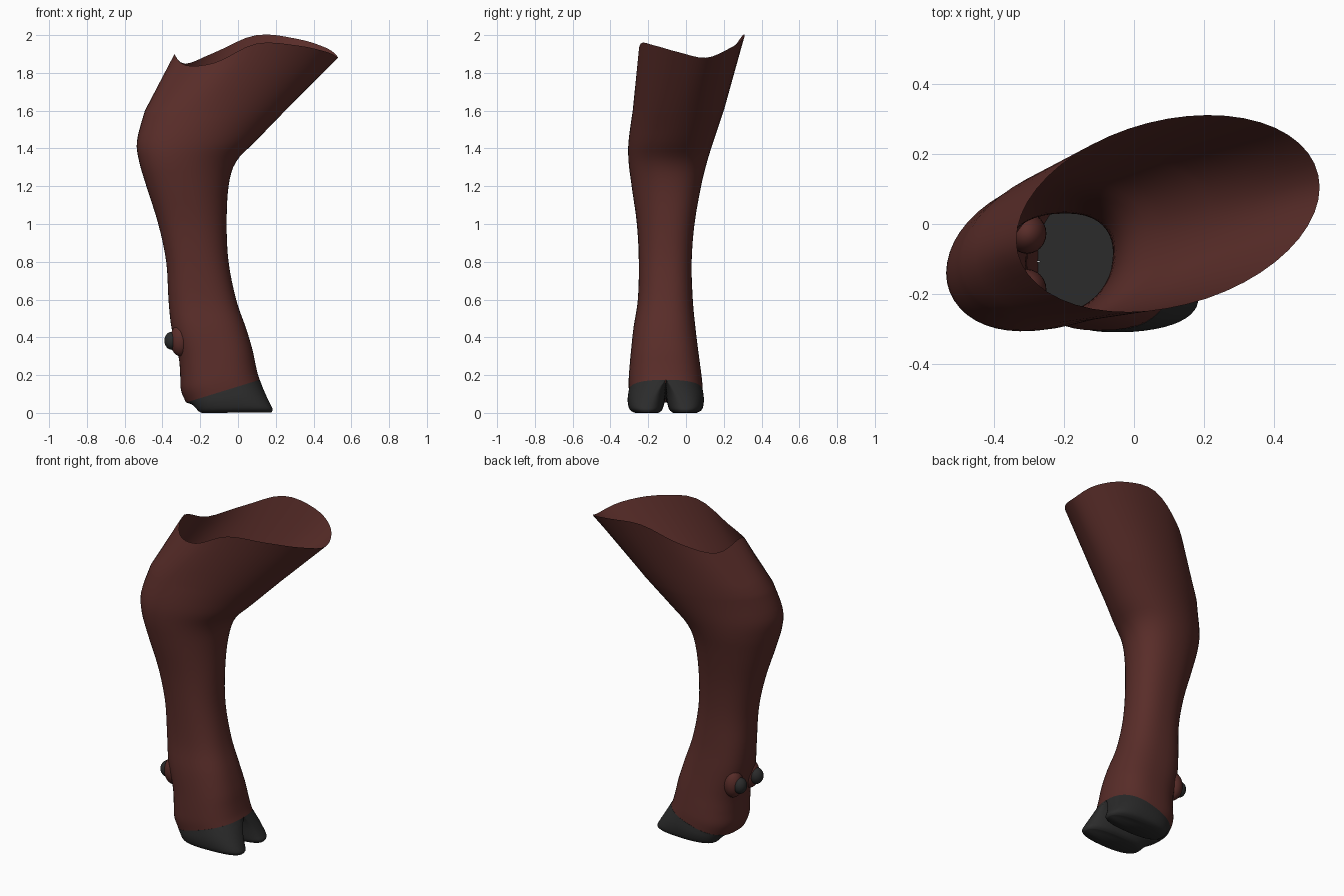
import bpy, bmesh, math
from mathutils import Vector

if "Cube" in bpy.data.objects:
    bpy.data.objects.remove(bpy.data.objects["Cube"])

N = 48
MID = -0.107  # y of the cleft between the two claws


def material(name, c):
    m = bpy.data.materials.new(name)
    m.diffuse_color = (*c, 1)
    m.use_nodes = True
    m.node_tree.nodes["Principled BSDF"].inputs["Base Color"].default_value = m.diffuse_color
    return m


HIDE = material("brown_hide", (0.1, 0.026, 0.022))
HORN = material("dark_horn", (0.024, 0.024, 0.024))


def power(v, n):
    return math.copysign(abs(v) ** (2 / n), v)


def spline(rows, steps):
    """Catmull-Rom interpolation of rows of numbers."""
    out = []
    for i in range(len(rows) - 1):
        a, b = rows[max(i - 1, 0)], rows[i]
        c, d = rows[i + 1], rows[min(i + 2, len(rows) - 1)]
        for s in range(steps):
            t = s / steps
            out.append([0.5 * (2 * q + (r - p) * t + (2 * p - 5 * q + 4 * r - w) * t * t
                               + (3 * q - p - 3 * r + w) * t ** 3)
                        for p, q, r, w in zip(a, b, c, d)])
    return out + [list(rows[-1])]


def finish(bm, name, mat, angle=60):
    bmesh.ops.recalc_face_normals(bm, faces=bm.faces)
    me = bpy.data.meshes.new(name)
    bm.to_mesh(me)
    bm.free()
    ob = bpy.data.objects.new(name, me)
    bpy.context.collection.objects.link(ob)
    me.materials.append(mat)
    bpy.ops.object.select_all(action='DESELECT')
    ob.select_set(True)
    bpy.context.view_layer.objects.active = ob
    bpy.ops.object.shade_smooth_by_angle(angle=math.radians(angle))
    return ob


def loft(name, rings, mat, caps=False):
    bm = bmesh.new()
    vs = [[bm.verts.new(p) for p in r] for r in rings]
    for a, b in zip(vs, vs[1:]):
        for i in range(N):
            j = (i + 1) % N
            bm.faces.new((a[i], a[j], b[j], b[i]))
    if caps:
        bm.faces.new(vs[0])
        bm.faces.new(vs[-1])
    bmesh.ops.remove_doubles(bm, verts=bm.verts, dist=0.0002)
    return finish(bm, name, mat)


# Leg: sections as x left, z left, x right, z right, y front, y back
SECTIONS = [
    (-0.275, 0.055, 0.115, 0.175, -0.302, 0.088),
    (-0.302, 0.12, 0.105, 0.205, -0.304, 0.086),
    (-0.306, 0.20, 0.092, 0.26, -0.300, 0.078),
    (-0.315, 0.30, 0.075, 0.34, -0.292, 0.066),
    (-0.352, 0.45, 0.042, 0.45, -0.278, 0.050),
    (-0.368, 0.60, -0.010, 0.60, -0.255, 0.036),
    (-0.380, 0.80, -0.050, 0.80, -0.250, 0.030),
    (-0.422, 1.00, -0.060, 1.00, -0.260, 0.045),
    (-0.485, 1.20, -0.050, 1.20, -0.288, 0.080),
    (-0.523, 1.33, -0.010, 1.33, -0.304, 0.112),
    (-0.535, 1.44, 0.095, 1.44, -0.304, 0.146),
    (-0.493, 1.60, 0.250, 1.60, -0.282, 0.200),
]


def leg_ring(x0, z0, x1, z1, y0, y1):
    f = min(max((0.5 * (z0 + z1) - 0.5), 0), 1)
    n, phi = 2.5 - 0.5 * f, 0.27 * f
    pts = []
    for i in range(N):
        t = 2 * math.pi * i / N
        u, v = power(math.cos(t), n), power(math.sin(t + phi), n)
        pts.append(Vector(((x0 + x1) / 2 + (x1 - x0) / 2 * u,
                           (y0 + y1) / 2 + (y1 - y0) / 2 * v,
                           (z0 + z1) / 2 + (z1 - z0) / 2 * u)))
    return pts


rings = [leg_ring(*s) for s in spline(SECTIONS, 4)]

# Wavy open rim: height every 30 degrees starting at +x
RIM = [1.88, 1.93, 1.98, 2.0, 1.91, 1.848, 1.90, 1.84, 1.855, 1.955, 1.945, 1.91]
heights = [h[0] for h in spline([(h,) for h in RIM[-2:] + RIM + RIM[:2]], N // 12)]
heights = heights[2 * N // 12:]
rim = []
for i in range(N):
    t = 2 * math.pi * i / N
    rim.append(Vector((0.097 + 0.433 * math.cos(t), 0.03 + 0.281 * math.sin(t + 0.27), heights[i])))
base = rings[-1]
for k in (0.25, 0.5, 0.75, 1):
    rings.append([p.lerp(q, k) for p, q in zip(base, rim)])
loft("leg", rings, HIDE)

# Claws: x back, z back, x toe, z toe, inner y, middle y, outer y (from the cleft)
CLAW = [
    (-0.275, 0.055, 0.115, 0.175, 0.0, 0.001, 0.196),
    (-0.245, 0.045, 0.143, 0.105, 0.004, 0.060, 0.202),
    (-0.222, 0.024, 0.172, 0.045, 0.012, 0.095, 0.198),
    (-0.208, 0.008, 0.184, 0.018, 0.022, 0.100, 0.187),
    (-0.190, 0.000, 0.176, 0.002, 0.038, 0.100, 0.165),
]


def claw_ring(side, x0, z0, x1, z1, yi, ym, yo):
    pts = []
    for i in range(N):
        t = 2 * math.pi * i / N
        u, v = power(math.cos(t), 2.5), power(math.sin(t), 2.5)
        y = ym + v * ((yo - ym) if v > 0 else (ym - yi))
        pts.append(Vector(((x0 + x1) / 2 + (x1 - x0) / 2 * u, MID + side * y,
                           max(0, (z0 + z1) / 2 + (z1 - z0) / 2 * u))))
    return pts


def ellipsoid(name, centre, radii, mat):
    bm = bmesh.new()
    bmesh.ops.create_uvsphere(bm, u_segments=24, v_segments=14, radius=1)
    bmesh.ops.scale(bm, vec=radii, verts=bm.verts)
    bmesh.ops.translate(bm, vec=centre, verts=bm.verts)
    return finish(bm, name, mat)


for side, word in ((-1, "front"), (1, "back")):
    loft("claw_" + word, [claw_ring(side, *s) for s in spline(CLAW, 3)], HORN, caps=True)
    # Small dewclaw with its fleshy base
    y = MID + side * 0.08
    ellipsoid("dewclaw_" + word, (-0.350, y, 0.382), (0.040, 0.042, 0.048), HORN)
    ellipsoid("dewclaw_base_" + word, (-0.305, y, 0.385), (0.055, 0.058, 0.085), HIDE)
